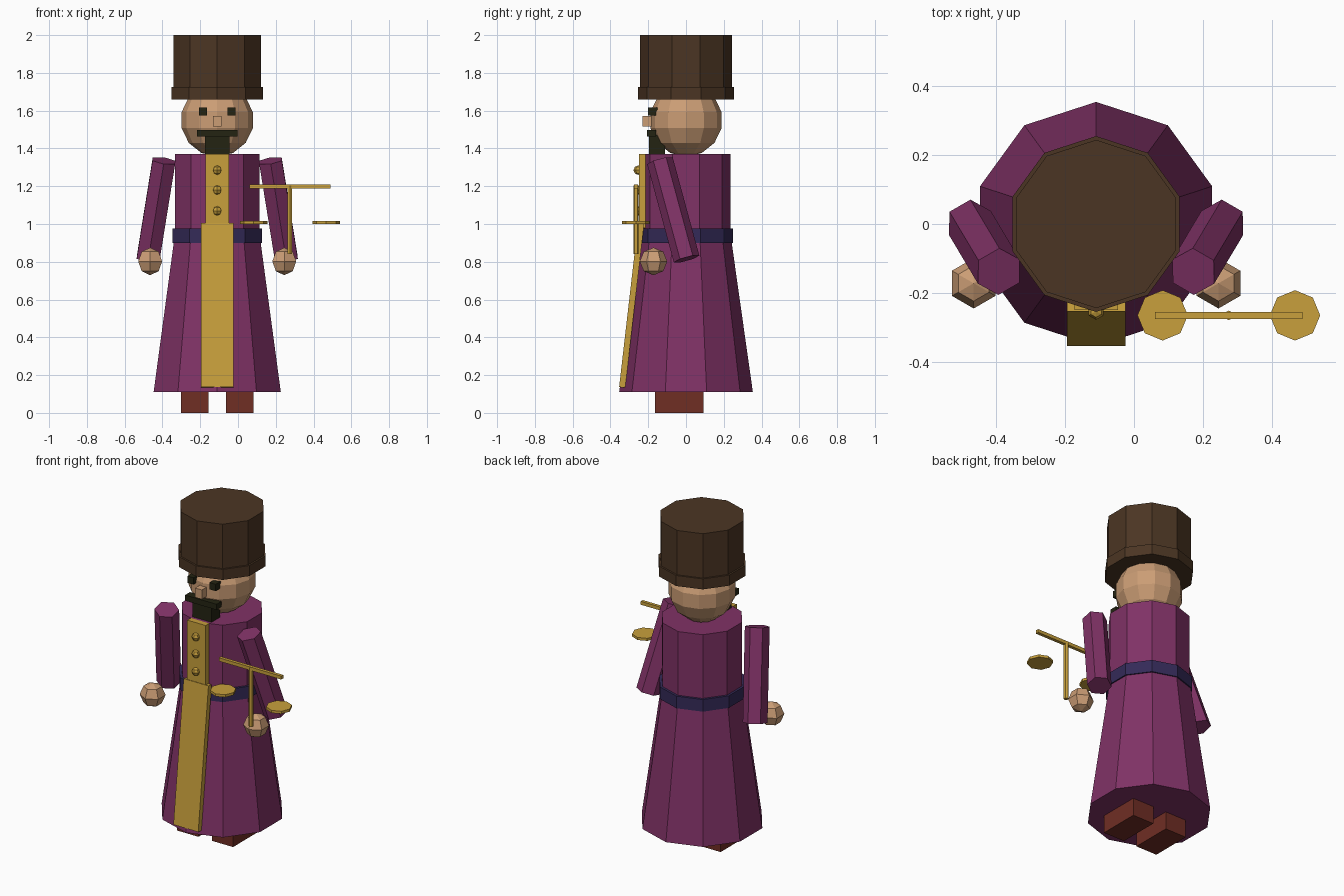
import bpy, bmesh, math
from mathutils import Vector, Matrix

if "Cube" in bpy.data.objects:
    bpy.data.objects.remove(bpy.data.objects["Cube"])

CX = -0.11  # centre line of the figure


def srgb(r, g, b):
    def lin(c):
        c /= 255
        return c / 12.92 if c <= 0.04045 else ((c + 0.055) / 1.055) ** 2.4
    return (lin(r), lin(g), lin(b), 1)


def material(name, *rgb):
    m = bpy.data.materials.new(name)
    m.diffuse_color = srgb(*rgb)
    m.use_nodes = True
    m.node_tree.nodes["Principled BSDF"].inputs["Base Color"].default_value = m.diffuse_color
    return m


PURPLE = material("purple cloth", 128, 50, 102)
GOLD = material("gold", 200, 160, 60)
SKIN = material("skin", 203, 157, 117)
FUR = material("brown fur", 75, 53, 35)
NAVY = material("navy belt", 52, 42, 88)
LEATHER = material("red leather", 112, 46, 36)
DARK = material("dark hair", 36, 36, 18)


def finish(name, bm, mat):
    bmesh.ops.recalc_face_normals(bm, faces=bm.faces)
    me = bpy.data.meshes.new(name)
    bm.to_mesh(me)
    bm.free()
    me.materials.append(mat)
    ob = bpy.data.objects.new(name, me)
    bpy.context.collection.objects.link(ob)
    return ob


def lathe(name, mat, profile, sides, matrix):
    """Turn (radius, height) pairs about z, first corner at +y; caps the ends."""
    bm = bmesh.new()
    rings = []
    for r, z in profile:
        n = 1 if r < 1e-5 else sides
        rings.append([bm.verts.new((r * math.sin(math.tau * i / sides),
                                    r * math.cos(math.tau * i / sides), z))
                      for i in range(n)])
    for a, b in zip(rings, rings[1:]):
        for i in range(sides):
            j = (i + 1) % sides
            quad = [a[i % len(a)], a[j % len(a)], b[j % len(b)], b[i % len(b)]]
            bm.faces.new(list(dict.fromkeys(quad)))
    for ring in (rings[0], rings[-1]):
        if len(ring) > 1:
            bm.faces.new(ring)
    bm.transform(matrix)
    return finish(name, bm, mat)


def drum(name, mat, r0, r1, z0, z1, sides=10, x=CX, y=0.0):
    return lathe(name, mat, [(r0, z0), (r1, z1)], sides, Matrix.Translation((x, y, 0)))


def ball(name, mat, r, center, sides, rings):
    prof = [(r * math.sin(math.pi * k / rings), -r * math.cos(math.pi * k / rings))
            for k in range(rings + 1)]
    return lathe(name, mat, prof, sides, Matrix.Translation(center))


def rod(name, mat, r, p0, p1, sides):
    p0, p1 = Vector(p0), Vector(p1)
    d = p1 - p0
    rot = Vector((0, 0, 1)).rotation_difference(d).to_matrix().to_4x4()
    return lathe(name, mat, [(r, 0), (r, d.length)], sides, Matrix.Translation(p0) @ rot)


def slab(name, mat, x0, x1, profile):
    """Extrude a (y, z) outline from x0 to x1."""
    bm = bmesh.new()
    f = bm.faces.new([bm.verts.new((x0, y, z)) for y, z in profile])
    ext = bmesh.ops.extrude_face_region(bm, geom=[f])
    verts = [v for v in ext["geom"] if isinstance(v, bmesh.types.BMVert)]
    bmesh.ops.translate(bm, verts=verts, vec=(x1 - x0, 0, 0))
    return finish(name, bm, mat)


def box(name, mat, x0, x1, y0, y1, z0, z1):
    return slab(name, mat, x0, x1, [(y0, z0), (y1, z0), (y1, z1), (y0, z1)])


# Robe and belt
drum("skirt", PURPLE, 0.354, 0.235, 0.11, 0.95)
drum("torso", PURPLE, 0.235, 0.235, 0.92, 1.37)
drum("belt", NAVY, 0.25, 0.25, 0.90, 0.975)

# Gold front panels and buttons
box("chest_panel", GOLD, CX - 0.063, CX + 0.063, -0.25, -0.215, 0.98, 1.371)
slab("skirt_panel", GOLD, CX - 0.085, CX + 0.085,
     [(-0.354, 0.137), (-0.322, 0.133), (-0.222, 1.0), (-0.254, 1.004)])
for i, z in enumerate((1.285, 1.18, 1.07)):
    ball(f"button_{i + 1}", GOLD, 0.025, (CX, -0.253, z), 6, 4)

# Head and face
ball("head", SKIN, 0.193, (CX, 0, 1.55), 12, 7)
box("nose", SKIN, CX - 0.023, CX + 0.023, -0.23, -0.17, 1.515, 1.573)
box("moustache", DARK, CX - 0.108, CX + 0.108, -0.207, -0.16, 1.463, 1.498)
box("beard", DARK, CX - 0.065, CX + 0.065, -0.195, -0.11, 1.37, 1.47)

# Fur hat
drum("hat_band", FUR, 0.255, 0.255, 1.66, 1.725)
drum("hat_crown", FUR, 0.244, 0.244, 1.70, 2.0)

# Paired parts on both sides of the centre line
for side, s in (("right", -1), ("left", 1)):
    ex = CX + s * 0.076
    box(f"{side}_eye", DARK, ex - 0.021, ex + 0.021, -0.2, -0.15, 1.574, 1.616)
    rod(f"{side}_sleeve", PURPLE, 0.07, (CX + s * 0.366, 0.003, 0.815),
        (CX + s * 0.282, -0.138, 1.335), 6)
    ball(f"{side}_hand", SKIN, 0.073, (CX + s * 0.355, -0.172, 0.802), 6, 4)
    sx = CX + s * 0.119
    box(f"{side}_shoe", LEATHER, sx - 0.073, sx + 0.073, -0.165, 0.092, 0, 0.12)

# Balance scale held in the left hand
PX, PY = 0.275, -0.265
drum("scale_post", GOLD, 0.014, 0.014, 0.84, 1.205, 6, PX, PY)
box("scale_beam", GOLD, PX - 0.214, PX + 0.214, PY - 0.01, PY + 0.01, 1.189, 1.21)
for side, s in (("inner", -1), ("outer", 1)):
    drum(f"{side}_scale_pan", GOLD, 0.073, 0.073, 1.0, 1.016, 8, PX + s * 0.192, PY)
